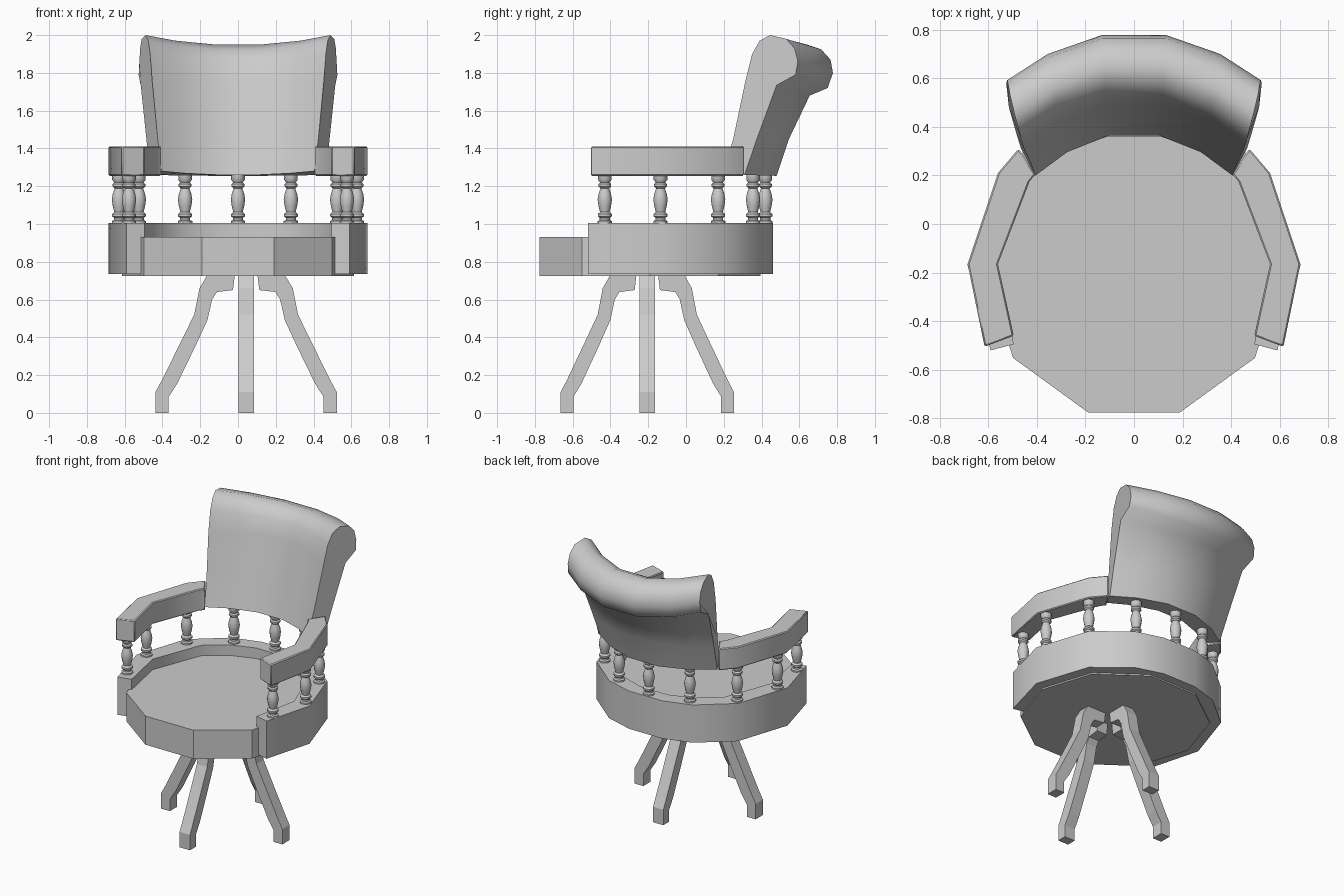
import bpy, bmesh
from math import sin, cos, pi, radians
from mathutils import Vector

cube = bpy.data.objects.get("Cube")
if cube:
    bpy.data.objects.remove(cube, do_unlink=True)


def loft(name, sections, smooth=None, bevel=0):
    """Skin a list of equal-sized closed sections and cap both ends."""
    bm = bmesh.new()
    rows = [[bm.verts.new(p) for p in s] for s in sections]
    n = len(rows[0])
    for a, b in zip(rows, rows[1:]):
        for i in range(n):
            j = (i + 1) % n
            bm.faces.new((a[i], a[j], b[j], b[i]))
    bm.faces.new(rows[0][::-1])
    bm.faces.new(rows[-1])
    bmesh.ops.recalc_face_normals(bm, faces=bm.faces)
    mesh = bpy.data.meshes.new(name)
    bm.to_mesh(mesh)
    bm.free()
    obj = bpy.data.objects.new(name, mesh)
    bpy.context.collection.objects.link(obj)
    if bevel:
        mod = obj.modifiers.new("soft_edges", "BEVEL")
        mod.width = bevel
        mod.segments = 1
        mod.limit_method = "ANGLE"
        mod.angle_limit = radians(60)
    if smooth:
        bpy.ops.object.select_all(action="DESELECT")
        obj.select_set(True)
        bpy.context.view_layer.objects.active = obj
        bpy.ops.object.shade_smooth_by_angle(angle=radians(smooth))
    return obj


def rail(outer, inner, z0, z1):
    """Rectangular sections along a path given by outer and inner points."""
    return [[(*o, z0), (*o, z1), (*i, z1), (*i, z0)] for o, i in zip(outer, inner)]


def flip(points):
    return [(-p[0], *p[1:]) for p in points]


def mirrored(points):
    """Half path from the centre outwards, completed across x = 0."""
    return flip(points)[::-1] + points


# Seat: ten-sided slab
SEAT_Y = -0.19
seat = [(0.615 * cos(i * pi / 5), SEAT_Y + 0.615 * sin(i * pi / 5)) for i in range(10)]
loft("seat", [[(x, y, z) for x, y in seat] for z in (0.725, 0.93)])

# Curved gallery base around the seat
outer = [(0.13, 0.46), (0.33, 0.40), (0.56, 0.21), (0.685, -0.17), (0.59, -0.52)]
inner = [(0.11, 0.36), (0.28, 0.30), (0.425, 0.19), (0.56, -0.165), (0.495, -0.495)]
loft("gallery_base", rail(mirrored(outer), mirrored(inner), 0.735, 1.005), smooth=40)

# Armrests
arm_outer = [(0.475, 0.31), (0.56, 0.21), (0.685, -0.165), (0.615, -0.505)]
arm_inner = [(0.405, 0.205), (0.43, 0.175), (0.56, -0.165), (0.495, -0.46)]
loft("left_armrest", rail(arm_outer, arm_inner, 1.255, 1.41), 40, 0.006)
loft("right_armrest", rail(flip(arm_outer), flip(arm_inner), 1.255, 1.41), 40, 0.006)

# Turned spindles
turning = [(0.038, 0), (0.038, 0.016), (0.027, 0.022), (0.027, 0.034), (0.037, 0.042),
           (0.037, 0.054), (0.025, 0.064), (0.033, 0.095), (0.038, 0.13), (0.033, 0.16),
           (0.023, 0.19), (0.034, 0.2), (0.034, 0.212), (0.025, 0.22), (0.036, 0.235),
           (0.036, 0.26)]
spots = [(0.28, 0.355), (0.525, 0.17), (0.63, -0.135), (0.577, -0.43)]
for k, (x, y) in enumerate(flip(spots)[::-1] + [(0, 0.42)] + spots):
    rings = [[(x + r * cos(a * pi / 6), y + r * sin(a * pi / 6), 0.999 + h)
              for a in range(12)] for r, h in turning]
    loft(f"spindle_{k + 1}", rings, smooth=40)

# Backrest: scrolled section, curving forward from the centre to the sides
middle = [(0.365, 1.26), (0.415, 1.45), (0.495, 1.76), (0.525, 1.87), (0.575, 1.925),
          (0.64, 1.95), (0.715, 1.925), (0.765, 1.87), (0.778, 1.80), (0.75, 1.72),
          (0.655, 1.68), (0.545, 1.45), (0.48, 1.255)]
side = [(0.405, 0.20, 1.28), (0.425, 0.25, 1.45), (0.455, 0.315, 1.76), (0.465, 0.35, 1.9),
        (0.475, 0.39, 1.97), (0.49, 0.445, 2.0), (0.51, 0.53, 1.98), (0.518, 0.575, 1.93),
        (0.522, 0.592, 1.86), (0.526, 0.58, 1.79), (0.515, 0.48, 1.735),
        (0.485, 0.375, 1.45), (0.465, 0.31, 1.26)]
half = []
for fx, fy in ((0.25, 0), (0.68, 0.42), (1, 1)):
    half.append([(s[0] * fx, *Vector(m).lerp(Vector(s[1:]), fy))
                 for m, s in zip(middle, side)])
loft("backrest", [flip(s) for s in half[::-1]] + half, smooth=50)

# Four splayed legs: side outline (reach, height) given a thickness
outline = [(0.06, 0.73), (0.205, 0.73), (0.247, 0.66), (0.275, 0.52), (0.34, 0.387),
           (0.445, 0.175), (0.48, 0.11), (0.48, 0), (0.41, 0), (0.41, 0.085),
           (0.365, 0.155), (0.27, 0.35), (0.205, 0.49), (0.18, 0.6), (0.155, 0.64),
           (0.07, 0.65)]
hub = Vector((0.043, -0.205, 0))
for name, dx, dy in (("left", 1, 0), ("right", -1, 0), ("front", 0, -1), ("back", 0, 1)):
    reach = 0.955 if dy else 1
    loft(f"{name}_leg", [[hub + Vector((dx * r * reach - dy * t, dy * r * reach + dx * t, z))
                          for r, z in outline] for t in (-0.041, 0.041)])
